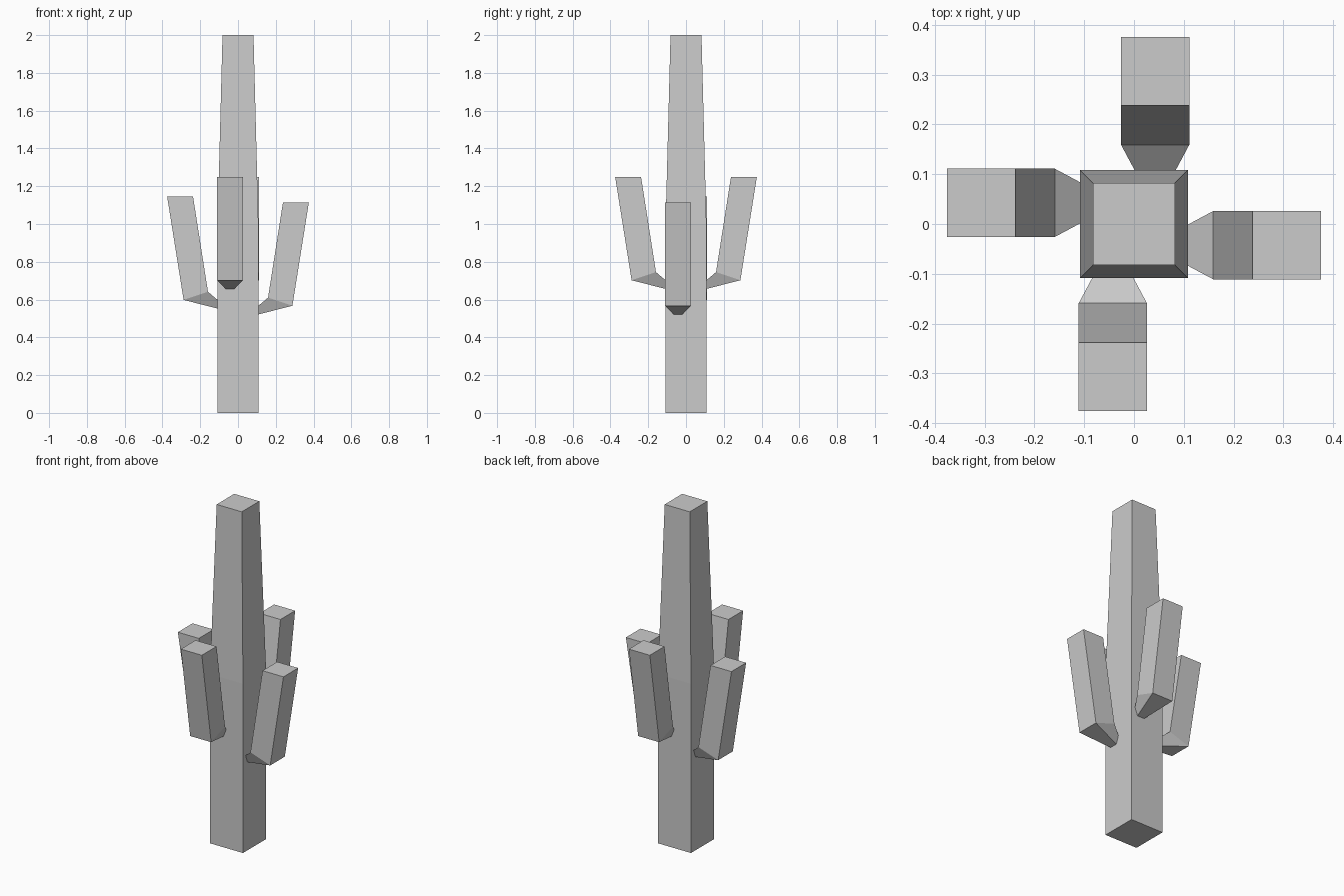
import bpy, bmesh
from math import radians
from mathutils import Matrix

if "Cube" in bpy.data.objects:
    bpy.data.objects.remove(bpy.data.objects["Cube"])


def loft(name, rings, matrix=Matrix()):
    """Skin a stack of four-point rings and cap both ends."""
    bm = bmesh.new()
    loops = [[bm.verts.new(matrix @ Matrix.Translation(p).translation) for p in ring] for ring in rings]
    for a, b in zip(loops, loops[1:]):
        for i in range(4):
            j = (i + 1) % 4
            bm.faces.new((a[i], a[j], b[j], b[i]))
    bm.faces.new(loops[0][::-1])
    bm.faces.new(loops[-1])
    bmesh.ops.recalc_face_normals(bm, faces=bm.faces)
    mesh = bpy.data.meshes.new(name)
    bm.to_mesh(mesh)
    bm.free()
    obj = bpy.data.objects.new(name, mesh)
    bpy.context.collection.objects.link(obj)


def square(h, z):
    return [(-h, -h, z), (h, -h, z), (h, h, z), (-h, h, z)]


def arm_ring(inner, outer):
    """Ring from two (x, half width, z) edges, set off to one side of the trunk."""
    (xi, wi, zi), (xo, wo, zo) = inner, outer
    c = -0.0425
    return [(xi, c - wi, zi), (xo, c - wo, zo), (xo, c + wo, zo), (xi, c + wi, zi)]


# Trunk: straight lower half, tapered upper half
loft("trunk", [square(0.108, 0), square(0.108, 1), square(0.082, 2)])

# Arms: narrow stub out of the trunk, mitred elbow, upright limb
arm = [
    arm_ring((0.102, 0.038, -0.005), (0.102, 0.022, -0.047)),
    arm_ring((0.159, 0.0685, 0.043), (0.288, 0.0685, 0.0)),
    arm_ring((0.238, 0.0685, 0.547), (0.375, 0.0685, 0.547)),
]
for name, angle, z in (("right_arm", 0, 0.567), ("back_arm", 90, 0.702),
                       ("left_arm", 180, 0.598), ("front_arm", 270, 0.702)):
    loft(name, arm, Matrix.Translation((0, 0, z)) @ Matrix.Rotation(radians(angle), 4, 'Z'))
